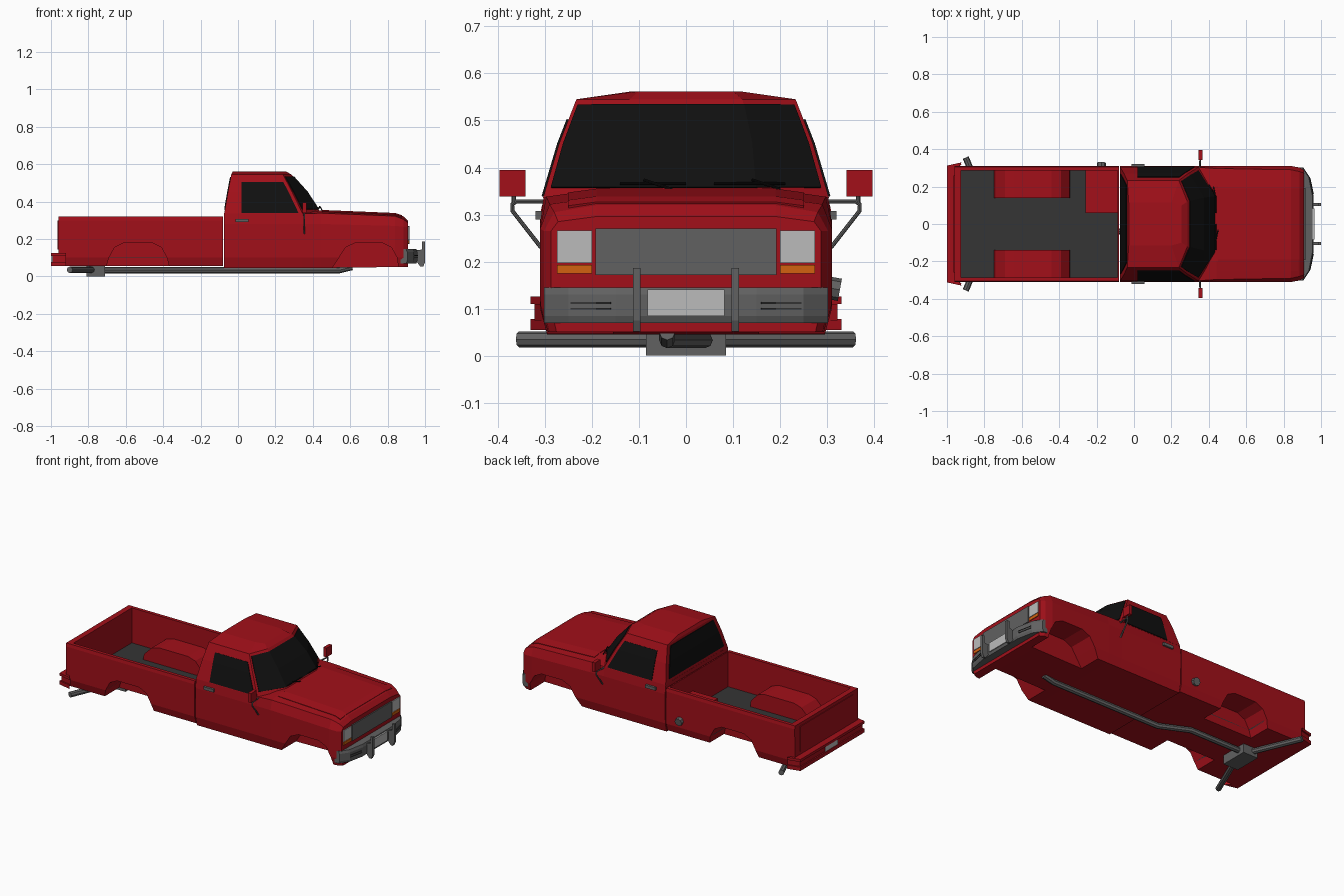
import bpy, bmesh

if "Cube" in bpy.data.objects:
    bpy.data.objects.remove(bpy.data.objects["Cube"])

def mat(name, *rgb):
    m = bpy.data.materials.new(name)
    m.diffuse_color = (*rgb, 1)
    m.use_nodes = True
    m.node_tree.nodes["Principled BSDF"].inputs["Base Color"].default_value = m.diffuse_color
    return m

RED = mat("red_paint", 0.36, 0.005, 0.01)
GLASS = mat("dark_glass", 0.005, 0.005, 0.005)
DARK = mat("dark_grey", 0.035, 0.035, 0.035)
GREY = mat("mid_grey", 0.12, 0.12, 0.12)
LIGHT = mat("lamp_white", 0.5, 0.5, 0.5)
ORANGE = mat("orange", 0.65, 0.12, 0.005)

def finish(name, bm, m):
    bmesh.ops.recalc_face_normals(bm, faces=bm.faces)
    me = bpy.data.meshes.new(name)
    bm.to_mesh(me)
    bm.free()
    ob = bpy.data.objects.new(name, me)
    bpy.context.collection.objects.link(ob)
    if m:
        me.materials.append(m)
    return ob

def loft(name, rings, m):
    """Closed rings of points joined in order, ends capped."""
    bm = bmesh.new()
    vs = [[bm.verts.new(p) for p in r] for r in rings]
    n = len(rings[0])
    for a, b in zip(vs, vs[1:]):
        for i in range(n):
            j = (i + 1) % n
            bm.faces.new((a[i], a[j], b[j], b[i]))
    bm.faces.new(vs[0])
    bm.faces.new(vs[-1])
    return finish(name, bm, m)

def box(name, x0, x1, y0, y1, z0, z1, m):
    return loft(name, [[(x, y0, z0), (x, y1, z0), (x, y1, z1), (x, y0, z1)] for x in (x0, x1)], m)

def prism(name, xz, y0, y1, m):
    return loft(name, [[(x, y, z) for x, z in xz] for y in (y0, y1)], m)

def apply_mods(ob):
    bpy.ops.object.select_all(action='DESELECT')
    bpy.context.view_layer.objects.active = ob
    ob.select_set(True)
    for md in list(ob.modifiers):
        bpy.ops.object.modifier_apply(modifier=md.name)

def panel(name, rows, m, t=0.008):
    """Thin sheet through a grid of points."""
    bm = bmesh.new()
    vs = [[bm.verts.new(p) for p in r] for r in rows]
    for a, b in zip(vs, vs[1:]):
        for i in range(len(a) - 1):
            bm.faces.new((a[i], a[i + 1], b[i + 1], b[i]))
    ob = finish(name, bm, m)
    s = ob.modifiers.new("thick", 'SOLIDIFY')
    s.thickness, s.offset = t, 0
    apply_mods(ob)
    return ob

def cut(ob, cutter):
    b = ob.modifiers.new("cut", 'BOOLEAN')
    b.operation, b.object, b.solver = 'DIFFERENCE', cutter, 'EXACT'
    apply_mods(ob)

def tube(name, pts, r, m):
    cu = bpy.data.curves.new(name, 'CURVE')
    cu.dimensions = '3D'
    cu.bevel_depth, cu.bevel_resolution, cu.use_fill_caps = r, 2, True
    sp = cu.splines.new('POLY')
    sp.points.add(len(pts) - 1)
    for p, co in zip(sp.points, pts):
        p.co = (*co, 1)
    ob = bpy.data.objects.new(name, cu)
    bpy.context.collection.objects.link(ob)
    cu.materials.append(m)
    bpy.ops.object.select_all(action='DESELECT')
    bpy.context.view_layer.objects.active = ob
    ob.select_set(True)
    bpy.ops.object.convert(target='MESH')
    bpy.ops.object.shade_smooth_by_angle()
    return ob

def section(x, half):
    return [(x, y, z) for y, z in half] + [(x, -y, z) for y, z in reversed(half)]

# Lower cab and hood
side = [(.295, .045), (.308, .10), (.31, .28), (.303, .335), (.2, .34)]
cab = loft("cab_and_hood", [
    section(-.074, side), section(.345, side),
    section(.44, [(.295, .045), (.31, .10), (.31, .28), (.297, .338), (.2, .352)]),
    section(.84, [(.295, .05), (.31, .10), (.31, .27), (.29, .322), (.19, .336)]),
    section(.885, [(.29, .05), (.302, .10), (.302, .265), (.28, .305), (.19, .32)]),
    section(.91, [(.275, .05), (.287, .10), (.287, .265), (.272, .285), (.19, .296)])], RED)
panel("hood_panel", [[(x, y, z - (.008 if abs(y) > .2 else 0)) for y in (-.25, -.19, .19, .25)]
                     for x, z in ((.45, .352), (.84, .336), (.875, .324))], RED, .006)

# Cargo bed with open pocket
bed_side = [(.295, .055), (.308, .10), (.31, .30), (.306, .32)]
bed = loft("cargo_bed", [section(-.96, bed_side), section(-.08, bed_side)], RED)
pocket = box("pocket", -.925, -.088, -.285, .285, .10, .5, None)
cut(bed, pocket)
bpy.data.objects.remove(pocket)
liner = box("bed_liner", -.925, -.088, -.285, .285, .098, .104, DARK)
box("bed_side_box", -.26, -.085, .06, .29, .10, .21, RED)
well_xz = [(-.75, .09), (-.74, .14), (-.69, .19), (-.64, .205),
           (-.44, .205), (-.39, .19), (-.345, .14), (-.34, .09)]
rear_arch = [(-.72, 0), (-.69, .10), (-.66, .155), (-.61, .18),
             (-.46, .18), (-.41, .155), (-.38, .10), (-.355, 0)]
front_arch = [(.475, 0), (.54, .10), (.575, .155), (.63, .18),
              (.77, .18), (.82, .155), (.85, .10), (.865, 0)]

# Wheel wells, cut through body, bed and liner
for s in (-1, 1):
    well = prism("bed_wheel_well", well_xz, s * .14, s * .30, RED)
    for arch, targets in ((rear_arch, (bed, liner, well)), (front_arch, (cab,))):
        c = prism("arch_cutter", arch, s * .155, s * .4, None)
        c.hide_render = True
        for t in targets:
            cut(t, c)
        bpy.data.objects.remove(c)

# Greenhouse: (z, rear x, half width, windscreen corner x, centre x, centre half width)
LEVELS = [(.335, -.074, .304, .345, .445, .15), (.45, -.054, .27, .29, .37, .14),
          (.545, -.036, .233, .24, .285, .12), (.562, -.028, .115, .20, .255, .10)]

def level(z):
    for a, b in zip(LEVELS, LEVELS[1:]):
        if z <= b[0]:
            t = (z - a[0]) / (b[0] - a[0])
            return [p + (q - p) * t for p, q in zip(a, b)]

loft("cab_roof", [[(xr, -w, z), (xc, -w, z), (xf, -wm, z), (xf, wm, z), (xc, w, z), (xr, w, z)]
                  for z, xr, w, xc, xf, wm in LEVELS], RED)
shield, back = [], []
for z in (.357, .45, .532):
    _, xr, w, xc, xf, wm = level(z)
    e = .08
    ye, xe = w + (wm - w) * e, xc + (xf - xc) * e
    shield.append([(xe, -ye, z), (xf, -wm, z), (xf, wm, z), (xe, ye, z)])
    back.append([(xr, -w + .03, z), (xr, w - .03, z)])
panel("windscreen", shield, GLASS)
panel("rear_window", back, GLASS)
for s in (-1, 1):
    panel("side_window", [[(.02, s * level(z)[2], z), (level(z)[3] - .02, s * level(z)[2], z)]
                          for z in (.338, .45, .502)], GLASS)

# Wipers
for y in (-.03, .2):
    x = .45 if y < 0 else .425
    tube("wiper_arm", [(x, y, .354), (.437, y - .06, .374)], .003, GLASS)
tube("wiper_blade", [(.437, -.14, .366), (.437, .0, .366)], .003, GLASS)
tube("wiper_blade", [(.437, .06, .366), (.437, .15, .366), (.40, .21, .366)], .003, GLASS)

# Front face
box("grille", .90, .917, -.192, .192, .172, .27, GREY)
for s in (-1, 1):
    box("headlamp", .90, .915, s * .2, s * .274, .197, .266, LIGHT)
    box("turn_lamp", .90, .915, s * .2, s * .274, .175, .193, ORANGE)

# Front bumper, guards, slots and plate
plan = [(-.302, .87, .905), (-.25, .89, .94), (-.15, .90, .96),
        (.15, .90, .96), (.25, .89, .94), (.302, .87, .905)]
loft("front_bumper", [[(a, y, .07), (b - .006, y, .07), (b, y, .085), (b, y, .13),
                       (b - .006, y, .145), (a, y, .145)] for y, a, b in plan], GREY)
box("front_plate", .955, .965, -.082, .082, .085, .141, LIGHT)
guard = [(.95, .085), (.975, .052), (.99, .052), (1, .075), (1, .186), (.984, .186),
         (.984, .145), (.95, .135)]
for s in (-1, 1):
    prism("bumper_guard", guard, s * .097, s * .113, GREY)
    for z in (.1, .112):
        panel("bumper_slot", [[(.959, s * .16, h), (.941, s * .245, h)]
                              for h in (z - .002, z + .002)], DARK, .005)

# Tailgate and rear bumper
box("tailgate_panel", -.964, -.95, -.26, .26, .145, .30, RED)
for name, d, z0, z1 in (("rear_bumper_step", 0, .11, .126), ("rear_bumper_core", .008, .075, .11),
                        ("rear_bumper_base", 0, .055, .078)):
    loft(name, [[(-.92, .33 - d, z), (-1 + d, .312 - d, z), (-1 + d, -.312 + d, z),
                 (-.92, -.33 + d, z), (-.95, -.29, z), (-.95, .29, z)] for z in (z0, z1)], RED)
box("rear_plate", -.997, -.98, -.06, .06, .077, .112, LIGHT)

# Mirrors with tube brackets, door handles
for s in (-1, 1):
    box("mirror", .345, .366, s * .341, s * .396, .338, .395, RED)
    tube("mirror_bracket", [(.35, s * .29, .328), (.355, s * .36, .328), (.355, s * .369, .322),
                            (.355, s * .369, .308), (.355, s * .308, .23)], .0045, GREY)
    tube("mirror_stem", [(.355, s * .366, .325), (.355, s * .366, .345)], .0045, GREY)
    box("door_handle", -.013, .055, s * .30, s * .32, .29, .308, GREY)

# Fuel filler cap
tube("fuel_cap", [(-.175, .30, .145), (-.175, .327, .14)], .024, GREY)

# Exhaust with muffler and two tailpipes
tube("exhaust_pipe", [(.61, -.04, .05), (.54, -.04, .033), (-.2, -.04, .033),
                      (-.37, .04, .033), (-.72, .04, .033)], .017, GREY)
box("muffler", -.81, -.71, -.085, .085, 0, .056, GREY)
for s in (-1, 1):
    tube("tailpipe", [(-.77, s * .05, .035), (-.90, s * .355, .035)], .017, GREY)
